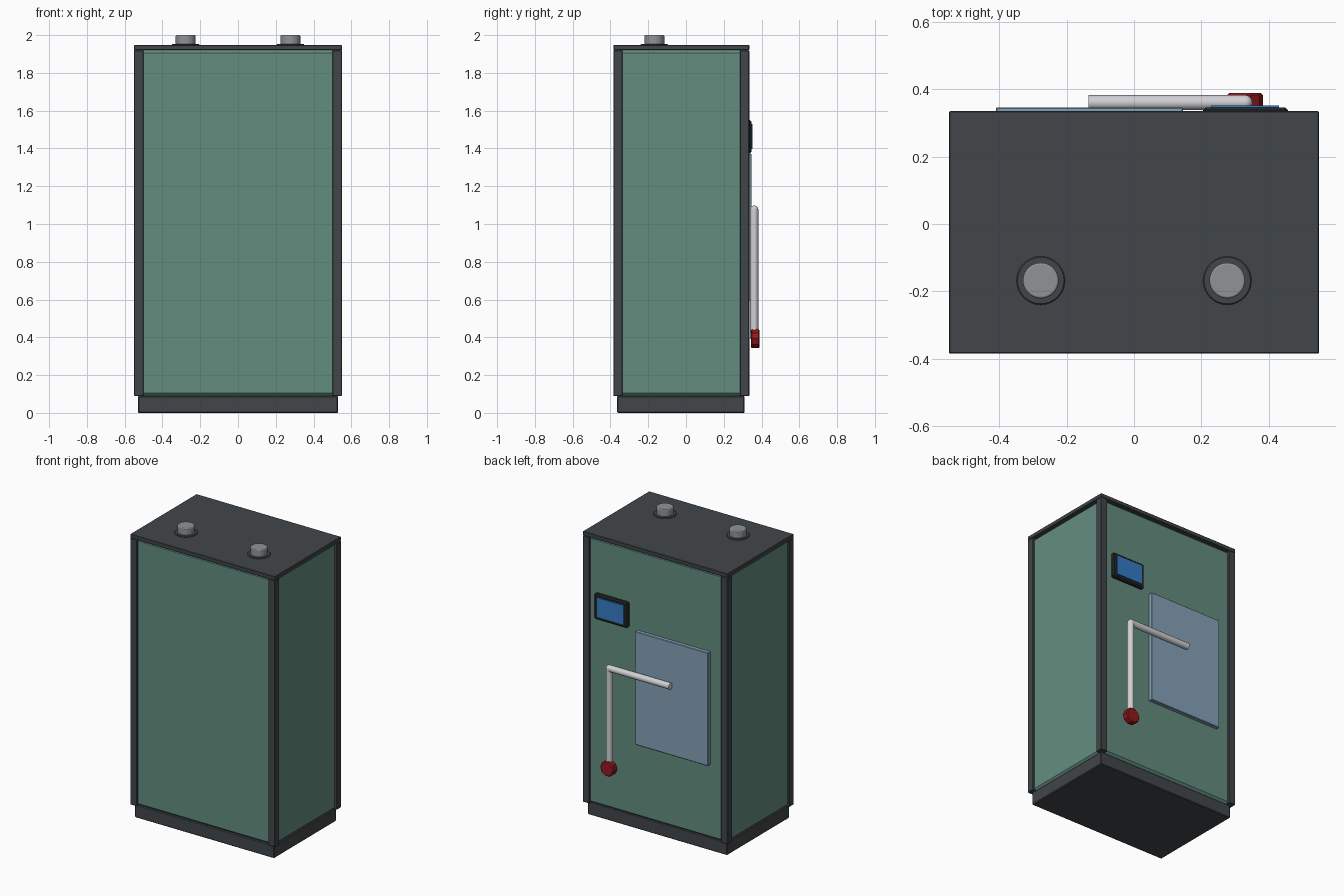
import bpy, math

if "Cube" in bpy.data.objects:
    bpy.data.objects.remove(bpy.data.objects["Cube"], do_unlink=True)


def material(name, r, g, b):
    m = bpy.data.materials.new(name)
    m.use_nodes = True
    m.diffuse_color = (r, g, b, 1)
    m.node_tree.nodes["Principled BSDF"].inputs["Base Color"].default_value = (r, g, b, 1)
    return m


green = material("panel green", .127, .27, .21)
frame = material("frame charcoal", .054, .061, .067)
black = material("bezel black", .018, .02, .023)
grey = material("cap grey", .28, .295, .305)
glass = material("window blue grey", .24, .36, .48)
blue = material("screen blue", .035, .2, .56)
silver = material("handle silver", .64, .64, .67)
red = material("knob red", .3, .01, .012)


def finish(ob, name, mat, bevel, segments=1):
    ob.name = ob.data.name = name
    ob.data.materials.append(mat)
    if bevel:
        mod = ob.modifiers.new("edge", "BEVEL")
        mod.width, mod.segments, mod.limit_method = bevel, segments, "ANGLE"
        mod.angle_limit = math.radians(50)
    return ob


def box(name, mat, x, y, z, bevel=0):
    """Box from (low, high) spans on each axis."""
    spans = (x, y, z)
    bpy.ops.mesh.primitive_cube_add(size=1, location=[(a + b) / 2 for a, b in spans])
    ob = bpy.context.object
    ob.scale = [b - a for a, b in spans]
    bpy.ops.object.transform_apply(location=False, rotation=False, scale=True)
    return finish(ob, name, mat, bevel)


def cylinder(name, mat, radius, depth, centre, rot=(0, 0, 0), sides=32, bevel=0, segments=1):
    bpy.ops.mesh.primitive_cylinder_add(vertices=sides, radius=radius, depth=depth,
                                        location=centre, rotation=rot)
    ob = bpy.context.object
    if sides > 12:
        bpy.ops.object.shade_smooth_by_angle(angle=math.radians(35))
    return finish(ob, name, mat, bevel, segments)


# Cabinet: plinth, green core, corner posts and lid
X, FRONT, BACK = .55, -.385, .335
POST, BOTTOM, RAIL, TOP = .05, .09, 1.92, 1.948
box("plinth", frame, (-.53, .53), (-.365, .31), (0, BOTTOM), .005)
box("panel_core", green, (-X + .015, X - .015), (FRONT + .015, BACK - .015), (BOTTOM, RAIL), .014)
for side, x in (("right", (-X, -X + POST)), ("left", (X - POST, X))):
    for end, y in (("front", (FRONT, FRONT + POST)), ("back", (BACK - POST, BACK))):
        box(f"{end}_{side}_post", frame, x, y, (BOTTOM, RAIL), .003)
box("lid", frame, (-X, X), (FRONT, BACK), (RAIL, TOP), .003)

# Pipe caps on the lid
for side, x in (("right", -.277), ("left", .277)):
    cylinder(f"{side}_cap_flange", frame, .072, .012, (x, -.168, TOP), bevel=.003)
    cylinder(f"{side}_cap", grey, .053, 2 - TOP, (x, -.168, (2 + TOP) / 2), bevel=.005, segments=2)

# Window and control screen on the back
box("window", glass, (-.41, .145), (.315, .346), (.595, 1.372), .003)
box("screen_bezel", black, (.205, .457), (.315, .346), (1.375, 1.55), .008)
box("screen", blue, (.229, .43), (.344, .352), (1.398, 1.53))

# Bent tube handle with a faceted knob
R, HX, HY, HZ = .022, .33, .361, 1.076
cylinder("handle_arm", silver, R, HX + .135, ((HX - .135) / 2, HY, HZ), (0, math.pi / 2, 0), 20)
cylinder("handle_drop", silver, R, HZ - .39, (HX, HY, (HZ + .39) / 2), sides=20)
bpy.ops.mesh.primitive_uv_sphere_add(segments=20, ring_count=10, radius=R, location=(HX, HY, HZ))
bpy.ops.object.shade_smooth_by_angle()
finish(bpy.context.object, "handle_elbow", silver, 0)
knob = cylinder("handle_knob", red, .053, .046, (HX, .366, .393), (math.pi / 2, math.pi / 2, 0), 10, .006)
